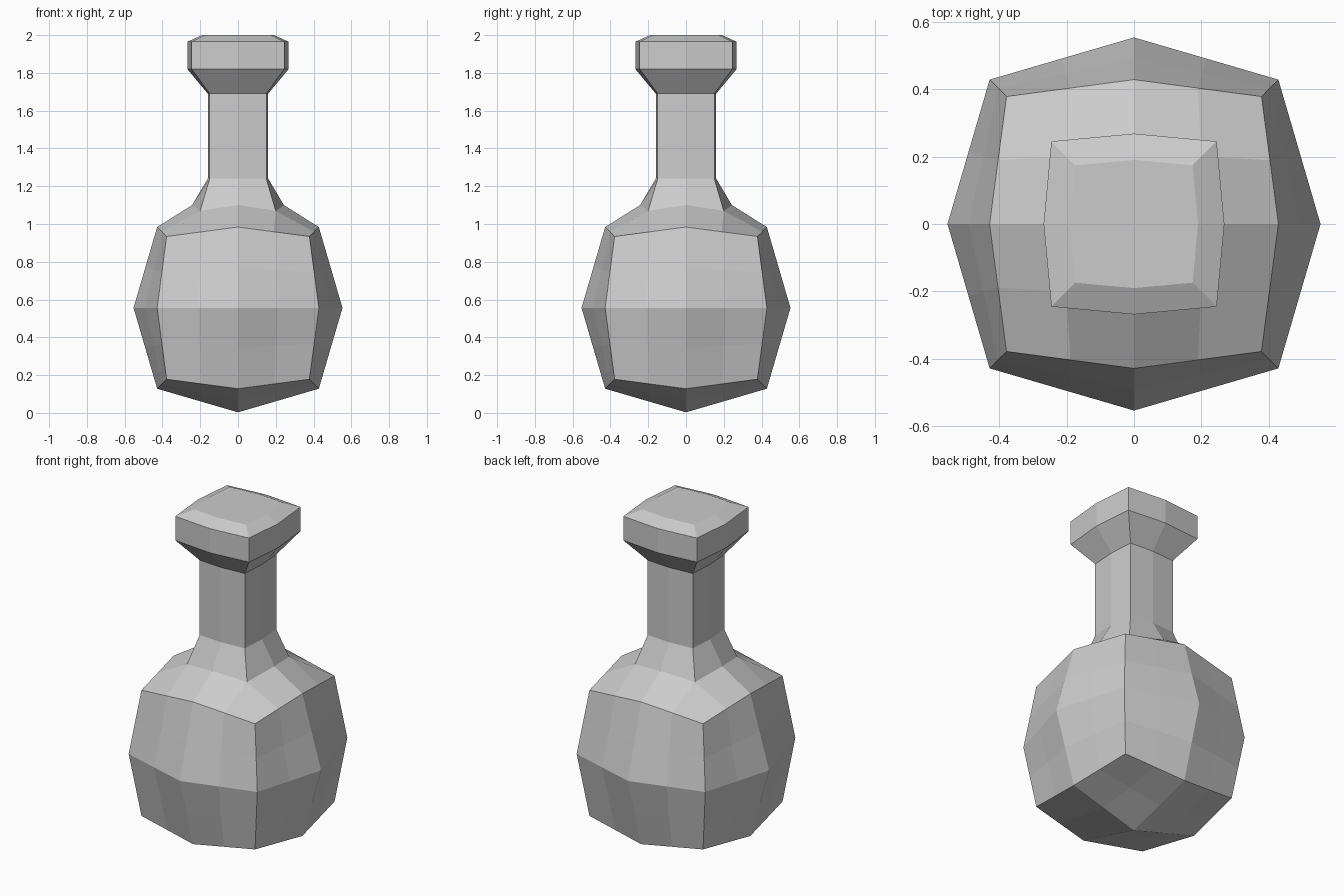
import bpy, bmesh
from mathutils import Vector

if "Cube" in bpy.data.objects:
    bpy.data.objects.remove(bpy.data.objects["Cube"])

CZ = 0.556
FACE, EDGE, CORNER = 0.553, 0.428, 0.378   # rounded-cube control distances

bm = bmesh.new()


def control(a, b):
    # control point of one cube side, a and b in -1, 0, 1
    r = (FACE, EDGE, CORNER)[abs(a) + abs(b)]
    return Vector((a * r, b * r, r))


def side_point(i, j):
    # bilinear point on a 4 x 4 side grid
    a, b = (i - 2) / 2, (j - 2) / 2
    a0, b0 = (-1 if a < 0 else 0), (-1 if b < 0 else 0)
    u, v = a - a0, b - b0
    low = control(a0, b0).lerp(control(a0 + 1, b0), u)
    high = control(a0, b0 + 1).lerp(control(a0 + 1, b0 + 1), u)
    return low.lerp(high, v)


# bulbous body: six sides of a rounded cube
sides = [lambda p: p, lambda p: Vector((p.x, -p.y, -p.z)),
         lambda p: Vector((p.z, p.x, p.y)), lambda p: Vector((-p.z, -p.x, p.y)),
         lambda p: Vector((-p.x, p.z, p.y)), lambda p: Vector((p.x, -p.z, p.y))]
grids = []
for turn in sides:
    g = [[bm.verts.new(turn(side_point(i, j)) + Vector((0, 0, CZ)))
          for j in range(5)] for i in range(5)]
    grids.append(g)
    for i in range(4):
        for j in range(4):
            if g is grids[0] and i in (1, 2) and j in (1, 2):
                continue   # opening under the neck
            bm.faces.new((g[i][j], g[i + 1][j], g[i + 1][j + 1], g[i][j + 1]))
top = grids[0]
bm.verts.remove(top[2][2])

# neck and stopper: (corner half width, middle half width, corner z, middle z)
steps = [(-1, -1), (0, -1), (1, -1), (1, 0), (1, 1), (0, 1), (-1, 1), (-1, 0)]
profile = [(0.20, 0.243, 1.07, 1.10), (0.15, 0.16, 1.24, 1.24),
           (0.15, 0.16, 1.69, 1.69), (0.245, 0.268, 1.82, 1.82),
           (0.245, 0.268, 1.965, 1.965), (0.174, 0.19, 2.0, 2.0)]
previous = None
for corner, middle, zc, zm in profile:
    places = [Vector((a * corner, b * corner, zc)) if a and b
              else Vector((a * middle, b * middle, zm)) for a, b in steps]
    if previous is None:
        ring = [top[a + 2][b + 2] for a, b in steps]
        for v, p in zip(ring, places):
            v.co = p
    else:
        ring = [bm.verts.new(p) for p in places]
        for k in range(8):
            n = (k + 1) % 8
            bm.faces.new((previous[k], previous[n], ring[n], ring[k]))
    previous = ring
bm.faces.new(previous)

bmesh.ops.remove_doubles(bm, verts=bm.verts, dist=0.0005)
bmesh.ops.recalc_face_normals(bm, faces=bm.faces)
mesh = bpy.data.meshes.new("bottle")
bm.to_mesh(mesh)
bm.free()
bottle = bpy.data.objects.new("bottle", mesh)
bpy.context.collection.objects.link(bottle)
